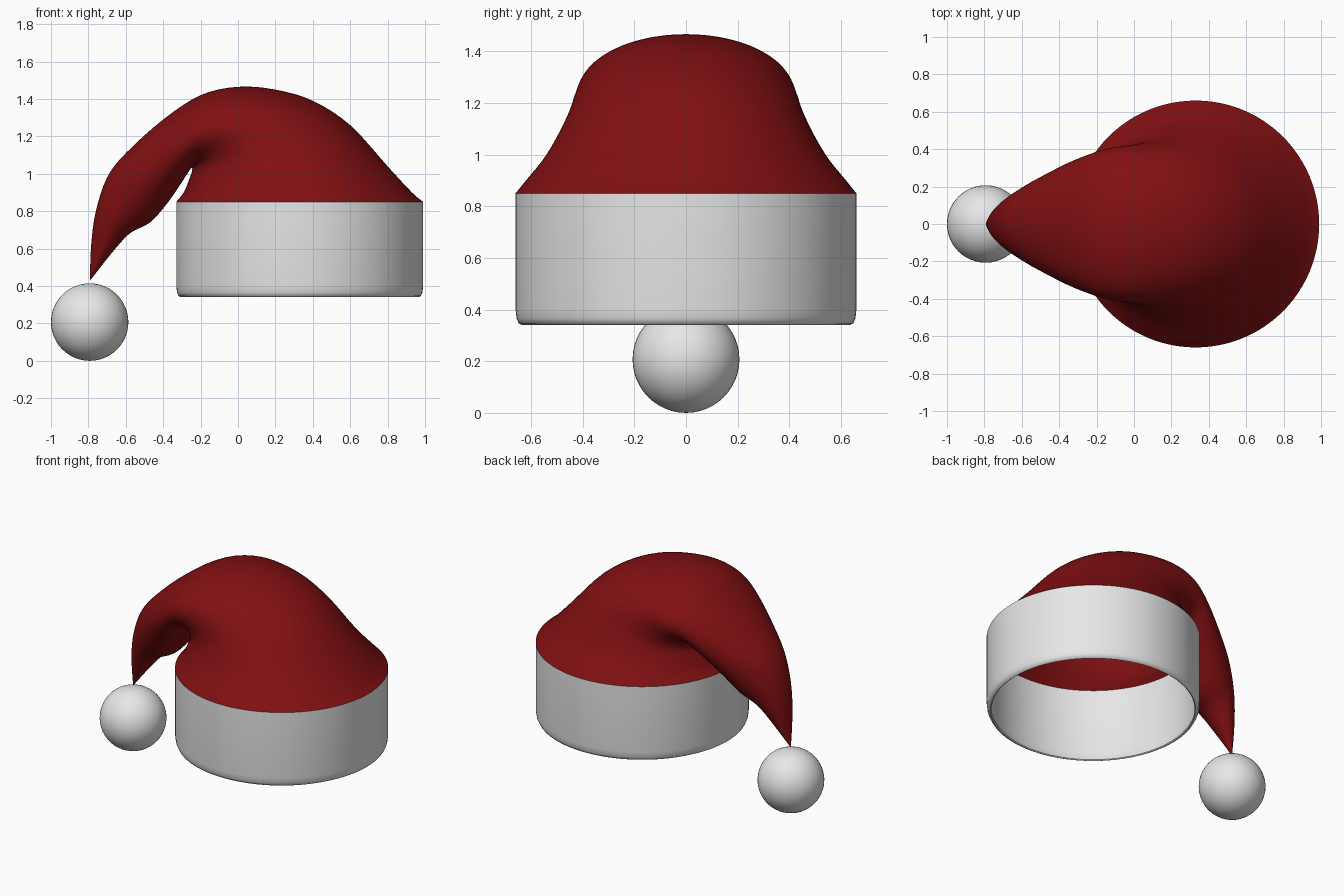
import bpy, bmesh, math
from mathutils import Vector

if "Cube" in bpy.data.objects:
    bpy.data.objects.remove(bpy.data.objects["Cube"])

CX = 0.33      # centre of the head opening
SIDES = 96


def material(name, rgb):
    m = bpy.data.materials.new(name)
    m.diffuse_color = (*rgb, 1)
    m.use_nodes = True
    m.node_tree.nodes["Principled BSDF"].inputs["Base Color"].default_value = m.diffuse_color
    return m


RED = material("red cloth", (0.22, 0.005, 0.006))
WHITE = material("white fleece", (0.8, 0.8, 0.8))


def loft(name, rings, mat, angle):
    """Skin a list of closed rings, then shade smooth."""
    bm = bmesh.new()
    loops = [[bm.verts.new(p) for p in ring] for ring in rings]
    for a, b in zip(loops, loops[1:]):
        for i in range(len(a)):
            j = (i + 1) % len(a)
            bm.faces.new((a[i], a[j], b[j], b[i]))
    bmesh.ops.remove_doubles(bm, verts=bm.verts, dist=0.0005)
    bmesh.ops.recalc_face_normals(bm, faces=bm.faces)
    me = bpy.data.meshes.new(name)
    bm.to_mesh(me)
    bm.free()
    me.materials.append(mat)
    ob = bpy.data.objects.new(name, me)
    bpy.context.collection.objects.link(ob)
    smooth(ob, angle)


def smooth(ob, angle):
    bpy.ops.object.select_all(action='DESELECT')
    ob.select_set(True)
    bpy.context.view_layer.objects.active = ob
    bpy.ops.object.shade_smooth_by_angle(angle=math.radians(angle))


def catmull(p0, p1, p2, p3, t):
    return 0.5 * (2 * p1 + (p2 - p0) * t + (2 * p0 - 5 * p1 + 4 * p2 - p3) * t * t
                  + (3 * p1 - p0 - 3 * p2 + p3) * t ** 3)


# Drooping cloth: outer x, outer z, inner x, inner z, half width in y
SECTIONS = [Vector(s) for s in (
    (0.99, 0.85, -0.33, 0.85, 0.66),
    (0.93, 0.90, -0.29, 0.90, 0.62),
    (0.80, 1.04, -0.265, 0.96, 0.54),
    (0.60, 1.26, -0.25, 1.00, 0.465),
    (0.40, 1.39, -0.245, 1.02, 0.435),
    (0.20, 1.45, -0.245, 1.03, 0.42),
    (0.00, 1.465, -0.25, 1.03, 0.405),
    (-0.20, 1.42, -0.265, 1.01, 0.375),
    (-0.40, 1.29, -0.31, 0.94, 0.325),
    (-0.60, 1.11, -0.38, 0.84, 0.25),
    (-0.70, 0.98, -0.47, 0.74, 0.19),
    (-0.76, 0.80, -0.58, 0.68, 0.13),
    (-0.785, 0.62, -0.68, 0.57, 0.07),
    (-0.792, 0.43, -0.79, 0.43, 0.002))]


def ellipse(s):
    outer, inner = Vector((s[0], 0, s[1])), Vector((s[2], 0, s[3]))
    mid, half = (outer + inner) / 2, (outer - inner) / 2
    ring = []
    for i in range(SIDES):
        a = math.tau * i / SIDES
        ring.append(mid + half * math.cos(a) + Vector((0, s[4] * math.sin(a), 0)))
    return ring


rings = []
last = len(SECTIONS) - 1
for k in range(last):
    pts = [SECTIONS[min(max(k + d, 0), last)] for d in (-1, 0, 1, 2)]
    rings += [ellipse(catmull(*pts, step / 4)) for step in range(4)]
rings.append(ellipse(SECTIONS[-1]))
loft("drooping_cloth", rings, RED, 60)

# Fleece band: thin wall with a rounded lower lip (radius, z)
BAND = [(0.66, 0.85), (0.66, 0.40), (0.656, 0.365), (0.648, 0.347), (0.635, 0.34),
        (0.628, 0.345), (0.635, 0.365), (0.648, 0.40), (0.65, 0.85), (0.66, 0.85)]
loft("fleece_band",
     [[(CX + r * math.cos(math.tau * i / SIDES), r * math.sin(math.tau * i / SIDES), z)
       for i in range(SIDES)] for r, z in BAND], WHITE, 40)

# Pompom hanging from the tip
bpy.ops.mesh.primitive_uv_sphere_add(segments=48, ring_count=24, radius=0.207,
                                     location=(-0.793, 0, 0.207))
ball = bpy.context.object
ball.name = "pompom"
ball.data.materials.append(WHITE)
smooth(ball, 60)
